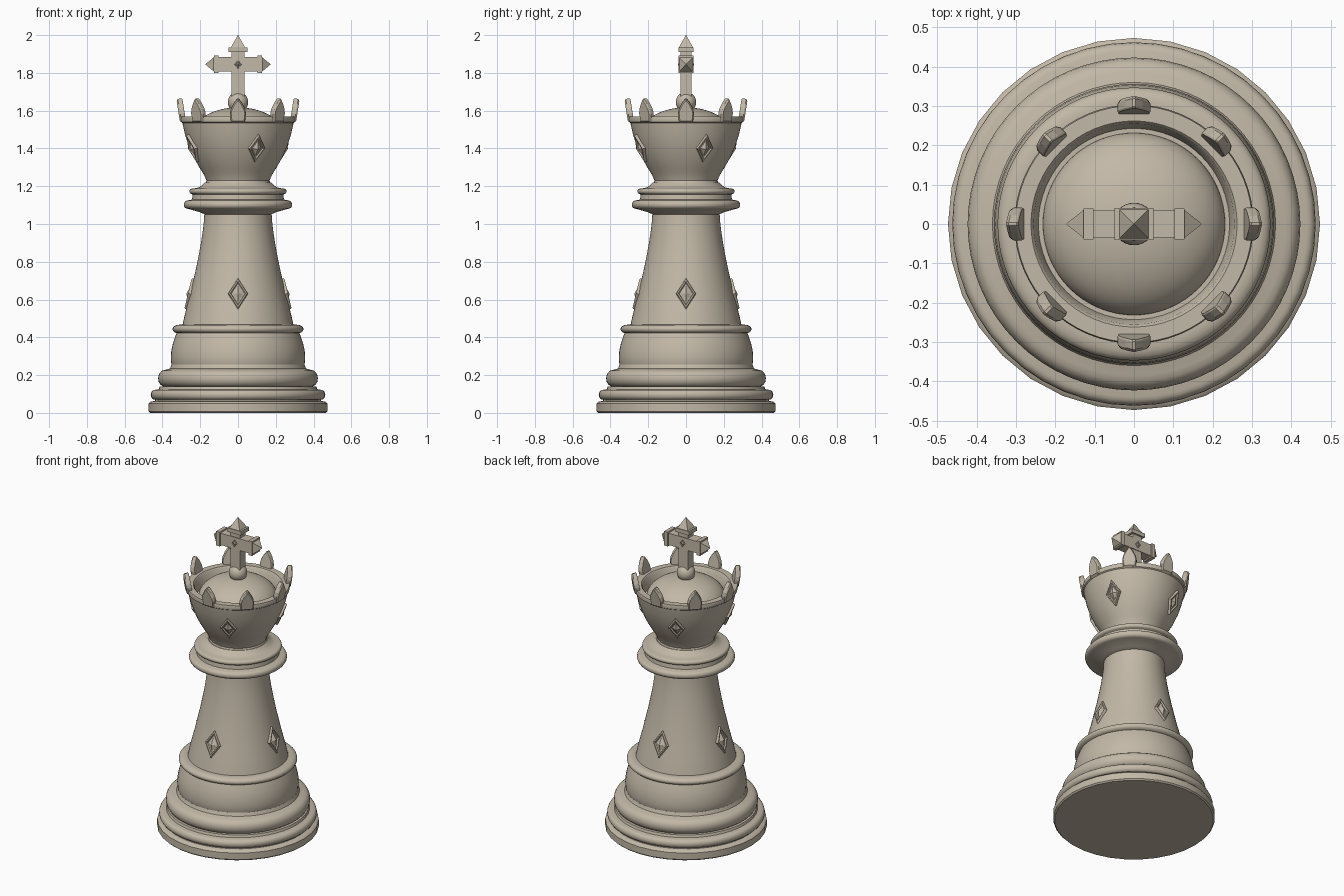
import bpy, bmesh, math
from mathutils import Matrix, Vector

if "Cube" in bpy.data.objects:
    bpy.data.objects.remove(bpy.data.objects["Cube"])

mat = bpy.data.materials.new("warm_stone")
mat.diffuse_color = (0.54, 0.48, 0.385, 1)
mat.use_nodes = True
mat.node_tree.nodes["Principled BSDF"].inputs["Base Color"].default_value = mat.diffuse_color


def finish(bm, name, smooth=True):
    bmesh.ops.remove_doubles(bm, verts=bm.verts, dist=1e-5)
    bmesh.ops.recalc_face_normals(bm, faces=bm.faces)
    me = bpy.data.meshes.new(name)
    bm.to_mesh(me)
    bm.free()
    me.materials.append(mat)
    ob = bpy.data.objects.new(name, me)
    bpy.context.collection.objects.link(ob)
    if smooth:
        bpy.ops.object.select_all(action='DESELECT')
        ob.select_set(True)
        bpy.context.view_layer.objects.active = ob
        bpy.ops.object.shade_smooth_by_angle(angle=math.radians(35))
    return ob


def bead(r_in, r_out, z0, z1, n=8):
    """Half-ellipse moulding profile"""
    zc, h = (z0 + z1) / 2, (z1 - z0) / 2
    return [(r_in + (r_out - r_in) * math.cos(a), zc + h * math.sin(a))
            for a in [math.pi * (i / n - 0.5) for i in range(n + 1)]]


def lathe(name, profile, n=64):
    """Closed solid of revolution; both profile ends are closed to the axis"""
    pts = [(0, profile[0][1])] + profile + [(0, profile[-1][1])]
    bm = bmesh.new()
    vs = [bm.verts.new((r, 0, z)) for r, z in pts]
    es = [bm.edges.new(p) for p in zip(vs, vs[1:])]
    bmesh.ops.spin(bm, geom=vs + es, cent=(0, 0, 0), axis=(0, 0, 1),
                   angle=2 * math.pi, steps=n, use_merge=True)
    return finish(bm, name)


def loft(bm, rings, matrix):
    """Skin equal-length point rings and cap both ends"""
    vs = [[bm.verts.new(matrix @ Vector(p)) for p in ring] for ring in rings]
    n = len(vs[0])
    for a, b in zip(vs, vs[1:]):
        for i in range(n):
            bm.faces.new((a[i], a[(i + 1) % n], b[(i + 1) % n], b[i]))
    bm.faces.new(vs[0][::-1])
    bm.faces.new(vs[-1])


# Base plinth and stepped mouldings
lathe("base_plinth", [(.465, 0), (.473, .008), (.473, .05), (.462, .06), (.44, .063)], 32)
lathe("base_lower_ring", [(.44, .055)] + bead(.44, .462, .07, .122) + [(.42, .125), (.415, .14)], 48)
lathe("base_upper_ring", [(.40, .125)] + bead(.385, .423, .138, .228) + [(.36, .235), (.352, .255)])
lathe("base_bulge", [(.345, .235), (.353, .26), (.356, .29), (.353, .33), (.344, .37), (.332, .405), (.322, .43)])
lathe("body_ring", bead(.31, .347, .42, .467))

# Tapering body
lathe("body", [(.297, .45), (.285, .505), (.270, .565), (.253, .63), (.237, .70), (.221, .77),
               (.207, .84), (.196, .90), (.187, .96), (.181, 1.01), (.177, 1.07)])

# Collar
lathe("collar", [(.175, 1.05), (.20, 1.062), (.245, 1.075)] + bead(.265, .287, 1.08, 1.125)
      + [(.243, 1.13), (.24, 1.155)] + bead(.243, .257, 1.158, 1.187)
      + [(.222, 1.19), (.205, 1.195), (.19, 1.205), (.175, 1.22)])

# Crown cup with hollow top
lathe("crown_cup", [(.185, 1.20), (.172, 1.215), (.167, 1.23), (.175, 1.25), (.189, 1.275), (.205, 1.30),
                    (.236, 1.355), (.262, 1.415), (.281, 1.475), (.292, 1.525), (.294, 1.535), (.301, 1.54),
                    (.304, 1.555), (.301, 1.568), (.262, 1.568), (.255, 1.56), (.243, 1.49)])
lathe("crown_dome", [(.232 * math.cos(a), 1.485 + .132 * math.sin(a))
                     for a in [math.pi / 2 * i / 16 for i in range(16)]])

# Ball under the cross
bm = bmesh.new()
bmesh.ops.create_uvsphere(bm, u_segments=32, v_segments=16, radius=.054,
                          matrix=Matrix.Translation((0, 0, 1.645)))
finish(bm, "finial_ball")

# Eight crown points, leaning outwards
outline = [(-.037, 0), (.037, 0), (.042, .045), (.038, .068), (.022, .10), (.004, .125),
           (-.004, .125), (-.022, .10), (-.038, .068), (-.042, .045)]
bm = bmesh.new()
for k in range(8):
    m = (Matrix.Rotation(k * math.pi / 4, 4, 'Z') @ Matrix.Translation((.291, 0, 1.54))
         @ Matrix.Rotation(math.radians(9), 4, 'Y'))
    loft(bm, [[(x, y * s, .055 + (z - .055) * s) for y, z in outline]
              for x, s in ((-.016, .94), (-.012, 1), (.008, 1), (.016, .86))], m)
finish(bm, "crown_points", False)


def diamond(bm, matrix, w, h, d=1.0):
    """Framed diamond with a raised gem; local z is the outward normal"""
    steps = ((1, -.015), (1, .007), (.93, .012), (.78, .012), (.68, .004), (.55, .004), (.04, .019))
    loft(bm, [[(w * s, 0, z * d), (0, h * s, z * d), (-w * s, 0, z * d), (0, -h * s, z * d)]
              for s, z in steps], matrix)


def on_wall(angle, r, z, tilt):
    """Frame on a round wall; positive tilt turns the face upward"""
    up = Vector((-math.sin(tilt), 0, math.cos(tilt)))
    out = Vector((math.cos(tilt), 0, math.sin(tilt)))
    m = Matrix((Vector((0, 1, 0)), up, out)).transposed().to_4x4()
    return Matrix.Rotation(angle, 4, 'Z') @ Matrix.Translation((r, 0, z)) @ m


# Diamonds: four on the body, four on the crown
bm = bmesh.new()
for k in range(4):
    diamond(bm, on_wall(k * math.pi / 2, .253, .63, math.radians(13.5)), .052, .084)
finish(bm, "body_diamonds", False)
bm = bmesh.new()
for k in range(4):
    diamond(bm, on_wall(math.radians(22.5) + k * math.pi / 2, .256, 1.402, math.radians(-22)), .047, .078)
finish(bm, "crown_diamonds", False)


def box_rings(sections):
    return [[(-x, -y, z), (x, -y, z), (x, y, z), (-x, y, z)] for x, y, z in sections]


# Cross: stem, arms, capped pyramid ends and small gems
bm = bmesh.new()
loft(bm, box_rings([(.034, .030, 1.675), (.034, .030, 1.91)]), Matrix())
loft(bm, box_rings([(.038, .034, -.12), (.038, .034, .12)]),
     Matrix.Translation((0, 0, 1.845)) @ Matrix.Rotation(math.pi / 2, 4, 'Y'))
ends = [(0, .91, .049, .041, .037, .037), (math.pi / 2, .103, .046, .040, .037, .035),
        (-math.pi / 2, .103, .046, .040, .037, .035)]
for ang, start, cx, cy, px, py in ends:
    base = 1.0 if ang == 0 else 1.845
    tip = 1.0 if ang == 0 else .172
    m = Matrix.Translation((0, 0, base)) @ Matrix.Rotation(ang, 4, 'Y')
    loft(bm, box_rings([(cx, cy, start), (cx, cy, start + .025)]), m)
    loft(bm, box_rings([(px, py, start + .02), (px, py, start + .026), (.001, .001, tip)]), m)
for a in (-math.pi / 2, math.pi / 2):
    diamond(bm, on_wall(a, .034, 1.845, 0), .019, .023, .5)
finish(bm, "cross", False)
